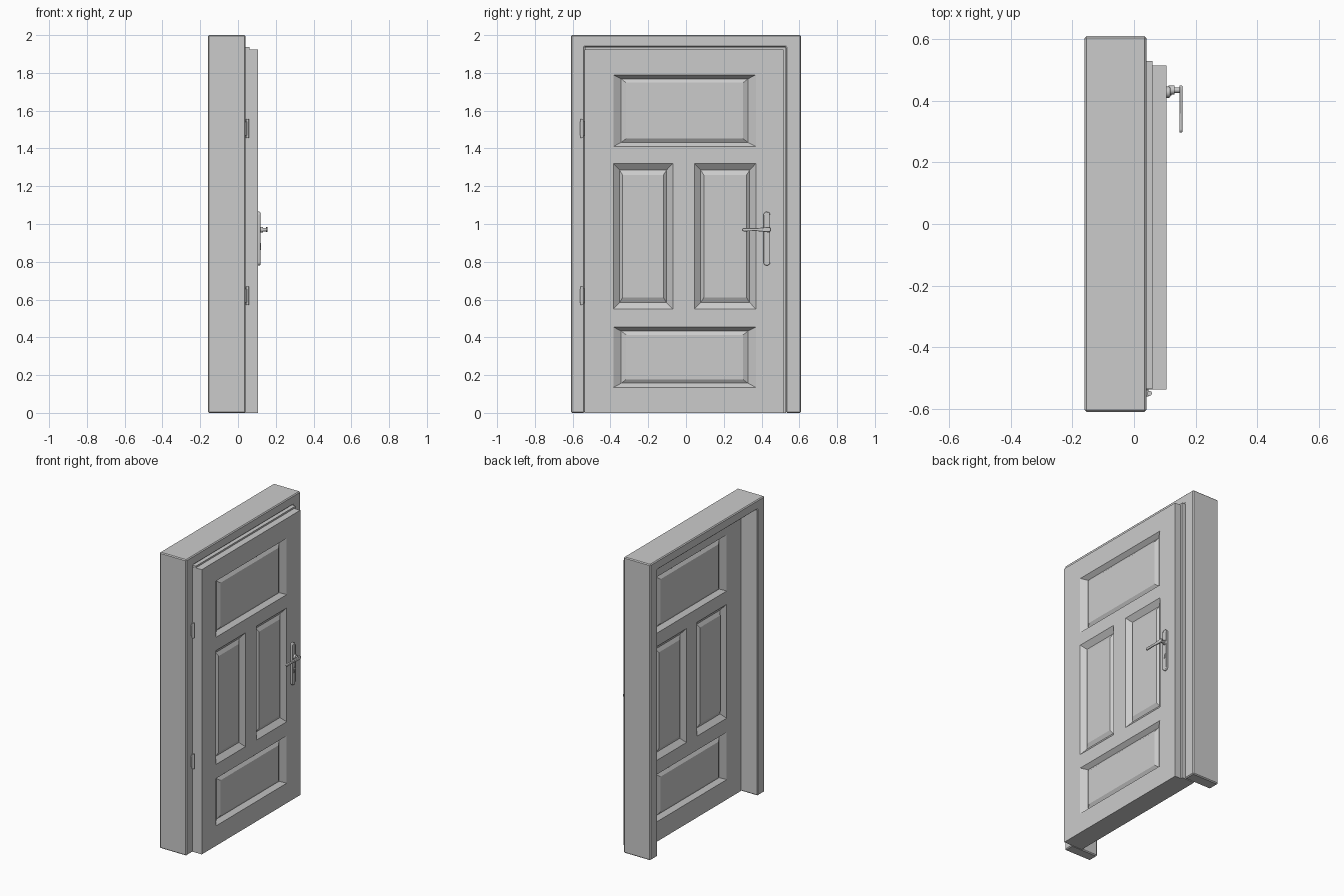
import bpy, bmesh, math
from mathutils import Matrix, Vector

if "Cube" in bpy.data.objects:
    bpy.data.objects.remove(bpy.data.objects["Cube"])


def finish(bm, name, bevel=0, smooth=False, segments=1):
    bmesh.ops.remove_doubles(bm, verts=bm.verts, dist=1e-5)
    bmesh.ops.recalc_face_normals(bm, faces=bm.faces)
    me = bpy.data.meshes.new(name)
    bm.to_mesh(me)
    bm.free()
    ob = bpy.data.objects.new(name, me)
    bpy.context.collection.objects.link(ob)
    if bevel:
        m = ob.modifiers.new("bevel", 'BEVEL')
        m.width, m.segments = bevel, segments
    if smooth:
        bpy.ops.object.select_all(action='DESELECT')
        bpy.context.view_layer.objects.active = ob
        ob.select_set(True)
        bpy.ops.object.shade_smooth_by_angle(angle=math.radians(35))
    return ob


def extrude_profile(name, pts, x0, x1, **kw):
    """Closed (y, z) outline extruded along x."""
    bm = bmesh.new()
    f = bm.faces.new([bm.verts.new((x0, y, z)) for y, z in pts])
    ext = bmesh.ops.extrude_face_region(bm, geom=[f])
    bmesh.ops.translate(bm, vec=(x1 - x0, 0, 0),
                        verts=[v for v in ext['geom'] if isinstance(v, bmesh.types.BMVert)])
    return finish(bm, name, **kw)


def box(name, lo, hi, **kw):
    return extrude_profile(name, [(lo[1], lo[2]), (hi[1], lo[2]), (hi[1], hi[2]), (lo[1], hi[2])],
                           lo[0], hi[0], **kw)


def cylinder(name, centre, r, length, axis):
    bm = bmesh.new()
    rot = Vector((0, 0, 1)).rotation_difference(Vector(axis)).to_matrix().to_4x4()
    bmesh.ops.create_cone(bm, cap_ends=True, segments=24, radius1=r, radius2=r, depth=length,
                          matrix=Matrix.Translation(centre) @ rot)
    return finish(bm, name, smooth=True)


def stadium(y, z0, z1, r, n=12):
    top = [(y + r * math.cos(math.pi * i / n), z1 - r + r * math.sin(math.pi * i / n)) for i in range(n + 1)]
    bot = [(y - r * math.cos(math.pi * i / n), z0 + r - r * math.sin(math.pi * i / n)) for i in range(n + 1)]
    return top + bot


# Door frame: an upside-down U
extrude_profile("door_frame", [(-.61, 0), (-.61, 2), (.61, 2), (.61, 0), (.53, 0),
                               (.53, 1.937), (-.537, 1.937), (-.537, 0)], -.16, .04, bevel=.006)

# Rebate lip round the leaf, closing the gap to the frame
extrude_profile("leaf_rebate", [(-.536, 1.9), (-.536, 1.936), (.529, 1.936), (.529, 0),
                                (.50, 0), (.50, 1.9)], -.034, .06)

# Door leaf with raised-field panels on both faces
Y = [-.537, -.385, -.07, .045, .37, .515]
Z = [0, .135, .455, .55, 1.32, 1.41, 1.79, 1.925]
wide, tall = ((.042, .022), (.026, .02)), ((.033, .034), (.016, .026))
panels = [(1, 4, 1, wide), (1, 2, 3, tall), (3, 4, 3, tall), (1, 4, 5, wide)]
X_BACK, X_FRONT, SINK, RAISE = -.035, .105, .027, .013
bm = bmesh.new()


def quad(*pts):
    bm.faces.new([bm.verts.new(p) for p in pts])


def rect(x, y0, y1, z0, z1):
    return [(x, y0, z0), (x, y1, z0), (x, y1, z1), (x, y0, z1)]


for x, s in ((X_FRONT, 1), (X_BACK, -1)):
    for i in range(5):
        for j in range(7):
            if not any(j == pj and a <= i < b for a, b, pj, _ in panels):
                quad(*rect(x, Y[i], Y[i + 1], Z[j], Z[j + 1]))
    for a, b, j, ((iy, iz), (ry, rz)) in panels:
        cols = [i for i in range(a, b + 1)]
        rings = []
        for dy, dz, d in ((0, 0, 0), (iy, iz, SINK), (iy + ry, iz + rz, SINK - RAISE)):
            rings.append(rect(x - s * d, Y[cols[0]] + dy, Y[cols[-1]] - dy, Z[j] + dz, Z[j + 1] - dz))
        for r0, r1 in zip(rings, rings[1:]):
            for k in range(4):
                n = (k + 1) % 4
                quad(r0[k], r0[n], r1[n], r1[k])
        quad(*rings[-1])
# Leaf edges
for j in range(7):
    for y in (Y[0], Y[-1]):
        quad((X_BACK, y, Z[j]), (X_FRONT, y, Z[j]), (X_FRONT, y, Z[j + 1]), (X_BACK, y, Z[j + 1]))
for i in range(5):
    for z in (Z[0], Z[-1]):
        quad((X_BACK, Y[i], z), (X_FRONT, Y[i], z), (X_FRONT, Y[i + 1], z), (X_BACK, Y[i + 1], z))
finish(bm, "door_leaf")

# Hinges
for name, z in (("lower", .62), ("upper", 1.505)):
    cylinder(name + "_hinge_barrel", (.05, -.55, z), .008, .1, (0, 0, 1))
    box(name + "_hinge_plate", (.038, -.561, z - .038), (.047, -.537, z + .038), bevel=.002)

# Handle: back plate, spindle, lever and keyhole surround
extrude_profile("handle_plate", stadium(.428, .78, 1.065, .018), .1, .118, bevel=.004, segments=2, smooth=True)
cylinder("handle_collar", (.122, .435, .97), .015, .02, (1, 0, 0))
cylinder("handle_spindle", (.135, .435, .97), .009, .036, (1, 0, 0))
extrude_profile("handle_lever", [(.45, .963), (.45, .98), (.435, .984), (.37, .978), (.305, .979), (.297, .974),
                                 (.297, .966), (.305, .961), (.37, .963), (.435, .957)],
                .147, .157, bevel=.003, segments=2, smooth=True)
cylinder("key_cylinder", (.117, .428, .89), .01, .01, (1, 0, 0))
extrude_profile("key_cylinder_tail", stadium(.428, .862, .89, .005), .112, .122, smooth=True)
